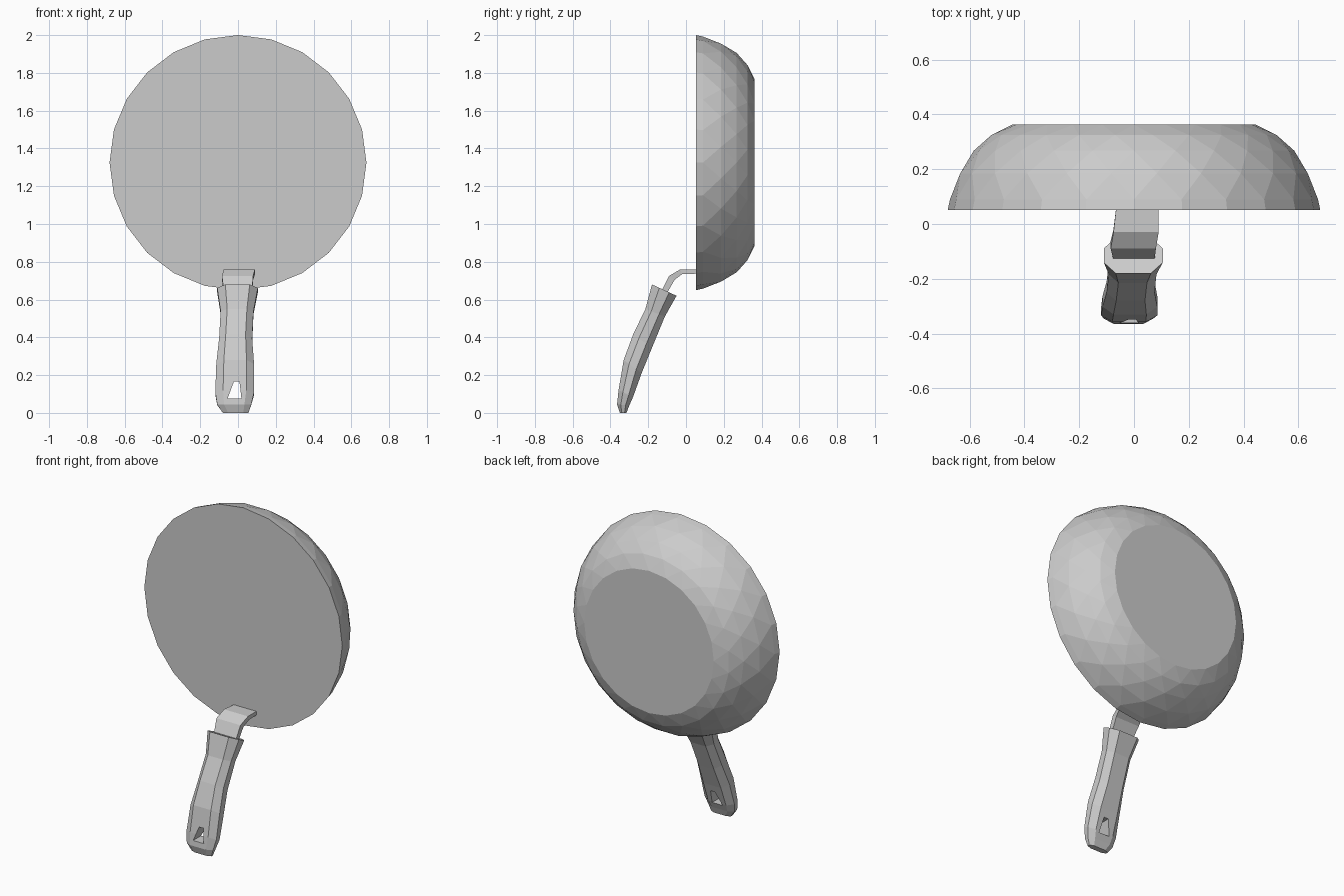
import bpy, bmesh
from math import sin, cos, pi

if "Cube" in bpy.data.objects:
    bpy.data.objects.remove(bpy.data.objects["Cube"])


def finish(bm, name):
    bmesh.ops.recalc_face_normals(bm, faces=bm.faces)
    me = bpy.data.meshes.new(name)
    bm.to_mesh(me)
    bm.free()
    ob = bpy.data.objects.new(name, me)
    bpy.context.collection.objects.link(ob)
    return ob


def loft(name, sections, shape):
    """Skin sections of (front y,z), (back y,z), left x, right x; shape is (u, v) in -1..1, 0..1."""
    bm = bmesh.new()
    rings = []
    for (fy, fz), (by, bz), xl, xr in sections:
        cx, hw = (xl + xr) / 2, (xr - xl) / 2
        rings.append([bm.verts.new((cx + hw * u, fy + (by - fy) * v, fz + (bz - fz) * v))
                      for u, v in shape])
    n = len(shape)
    for a, b in zip(rings, rings[1:]):
        for i in range(n):
            j = (i + 1) % n
            bm.faces.new((a[i], a[j], b[j], b[i]))
    bm.faces.new(rings[0])
    bm.faces.new(rings[-1])
    return finish(bm, name)


# Pan body: staggered rings give the triangular facets, both ends closed flat
SIDES, CENTRE_Z = 24, 1.325
profile = [(0.68, 0.052), (0.672, 0.09), (0.64, 0.185), (0.585, 0.268), (0.525, 0.325), (0.445, 0.363)]
bm = bmesh.new()
rings = []
for k, (r, y) in enumerate(profile):
    shift = 0.5 * max(0, k - 1)
    angles = [2 * pi * (i + shift) / SIDES for i in range(SIDES)]
    rings.append([bm.verts.new((r * cos(a), y, CENTRE_Z + 0.993 * r * sin(a))) for a in angles])
for k, (a, b) in enumerate(zip(rings, rings[1:])):
    for i in range(SIDES):
        j = (i + 1) % SIDES
        if k == 0:
            bm.faces.new((a[i], a[j], b[j], b[i]))
        else:
            bm.faces.new((a[i], a[j], b[i]))
            bm.faces.new((a[j], b[j], b[i]))
bm.faces.new(rings[0])
bm.faces.new(rings[-1])
finish(bm, "pan_body")

# Bent metal neck between pan and grip
loft("neck", [
    ((0.06, 0.76), (0.06, 0.737), -0.065, 0.09),
    ((-0.03, 0.76), (-0.02, 0.735), -0.075, 0.09),
    ((-0.09, 0.725), (-0.06, 0.705), -0.085, 0.08),
    ((-0.13, 0.645), (-0.10, 0.635), -0.075, 0.075),
    ((-0.155, 0.59), (-0.125, 0.58), -0.07, 0.07),
], [(-1, 0), (1, 0), (1, 1), (-1, 1)])

# Grip with chamfered eight-sided section
octagon = [(-0.6, 0), (0.6, 0), (1, 0.3), (1, 0.7), (0.6, 1), (-0.6, 1), (-1, 0.7), (-1, 0.3)]
grip = loft("grip", [
    ((-0.18, 0.68), (-0.05, 0.62), -0.11, 0.105),
    ((-0.215, 0.55), (-0.112, 0.51), -0.092, 0.082),
    ((-0.28, 0.415), (-0.18, 0.345), -0.10, 0.075),
    ((-0.33, 0.28), (-0.235, 0.21), -0.115, 0.085),
    ((-0.357, 0.12), (-0.28, 0.085), -0.12, 0.085),
    ((-0.365, 0.045), (-0.30, 0.04), -0.11, 0.07),
    ((-0.35, 0.0), (-0.315, 0.0), -0.08, 0.055),
], octagon)

# Hanging hole cut through the end of the grip
bm = bmesh.new()
hole = [(-0.055, 0.077), (0.018, 0.077), (0.008, 0.165), (-0.022, 0.165)]
front, back = [[bm.verts.new((x, y, z)) for x, z in hole] for y in (-0.5, 0.0)]
for i in range(4):
    j = (i + 1) % 4
    bm.faces.new((front[i], front[j], back[j], back[i]))
bm.faces.new(front)
bm.faces.new(back)
cutter = finish(bm, "hole_cutter")
cutter.hide_render = True
mod = grip.modifiers.new("hanging_hole", 'BOOLEAN')
mod.operation = 'DIFFERENCE'
mod.solver = 'EXACT'
mod.object = cutter
bpy.context.view_layer.objects.active = grip
bpy.ops.object.modifier_apply(modifier=mod.name)
bpy.data.objects.remove(cutter)
